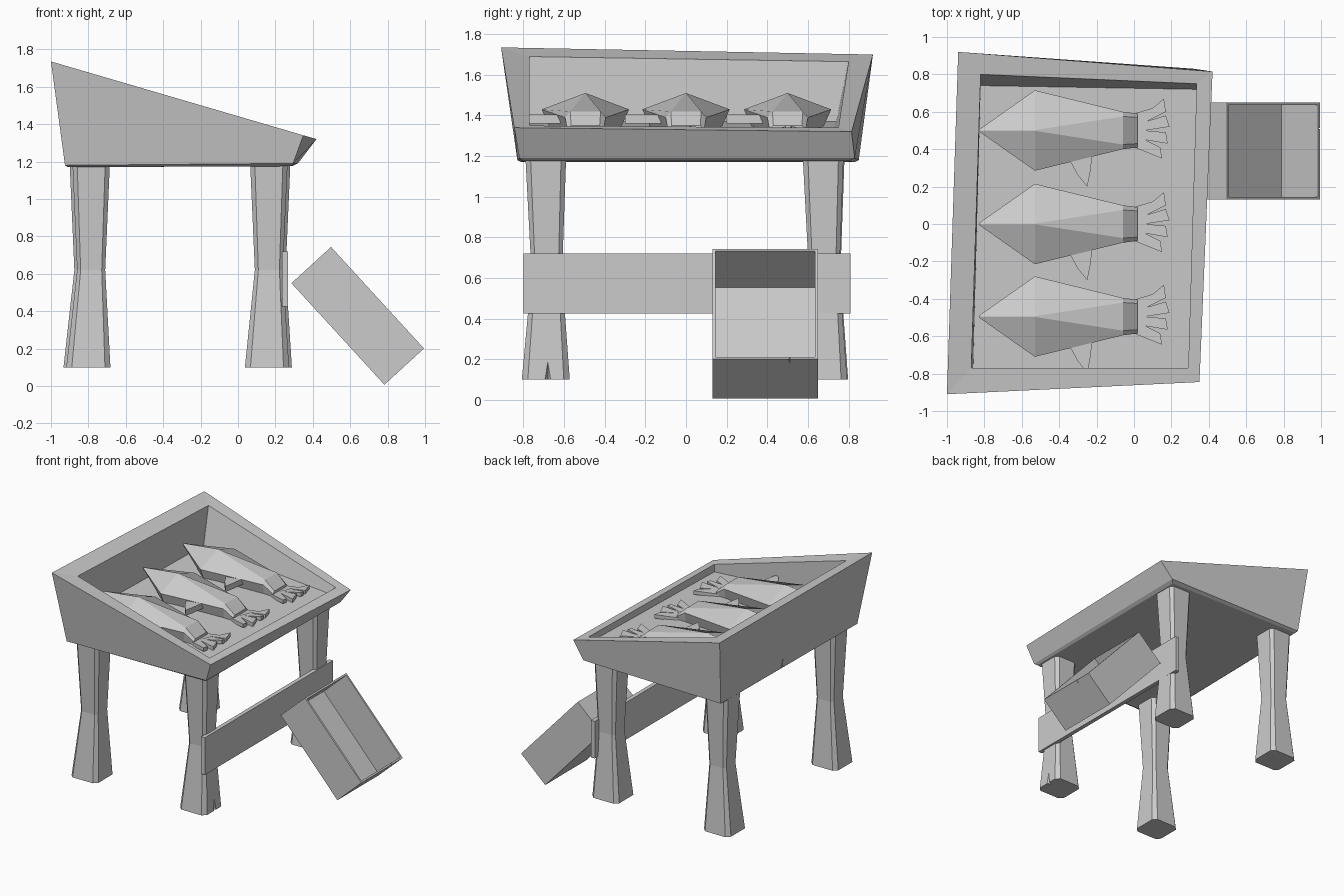
import bpy, bmesh, math
from mathutils import Matrix, Vector

if "Cube" in bpy.data.objects:
    bpy.data.objects.remove(bpy.data.objects["Cube"])


def add_loft(bm, rings):
    """Skin a stack of equal-length point rings and cap both ends."""
    vr = [[bm.verts.new(p) for p in r] for r in rings]
    n = len(vr[0])
    for a, b in zip(vr, vr[1:]):
        for i in range(n):
            j = (i + 1) % n
            bm.faces.new((a[i], a[j], b[j], b[i]))
    bm.faces.new(vr[0][::-1])
    bm.faces.new(vr[-1])


def finish(bm, name):
    bmesh.ops.remove_doubles(bm, verts=bm.verts, dist=0.0005)
    bmesh.ops.recalc_face_normals(bm, faces=bm.faces)
    me = bpy.data.meshes.new(name)
    bm.to_mesh(me)
    bm.free()
    ob = bpy.data.objects.new(name, me)
    bpy.context.collection.objects.link(ob)
    return ob


def loft(name, rings):
    bm = bmesh.new()
    add_loft(bm, rings)
    return finish(bm, name)


def nick(ob, loc, size):
    """Cut a small diamond-shaped crack out of a part."""
    bm = bmesh.new()
    bmesh.ops.create_cone(bm, segments=4, radius1=1, radius2=0, depth=2, cap_ends=True)
    bmesh.ops.scale(bm, vec=size, verts=bm.verts)
    bmesh.ops.translate(bm, vec=loc, verts=bm.verts)
    cutter = finish(bm, "crack_cutter")
    cutter.hide_render = True
    cutter.hide_set(True)
    mod = ob.modifiers.new("crack", 'BOOLEAN')
    mod.operation = 'DIFFERENCE'
    mod.object = cutter


# Slanted, slightly crooked display tray: underside, walls, rim, sunken floor
tray = loft("display_tray", [
    [(-0.91, -0.81, 1.17), (0.28, -0.80, 1.175), (0.29, 0.80, 1.175), (-0.89, 0.83, 1.17)],
    [(-0.925, -0.83, 1.18), (0.295, -0.82, 1.19), (0.32, 0.83, 1.19), (-0.90, 0.85, 1.18)],
    [(-1.0, -0.91, 1.735), (0.35, -0.845, 1.34), (0.42, 0.815, 1.32), (-0.94, 0.92, 1.70)],
    [(-0.87, -0.77, 1.69), (0.29, -0.77, 1.35), (0.335, 0.75, 1.34), (-0.82, 0.80, 1.665)],
    [(-0.86, -0.77, 1.37), (0.29, -0.77, 1.29), (0.335, 0.72, 1.29), (-0.82, 0.74, 1.37)],
])
nick(tray, (0.42, 0.72, 1.29), (0.04, 0.012, 0.03))
nick(tray, (-0.92, 0.1, 1.2), (0.03, 0.02, 0.06))


# Legs: chamfered square section, waisted in the middle
def leg_ring(cx, cy, z, half):
    c = half * 0.75
    pts = [(half, -c), (half, c), (c, half), (-c, half),
           (-half, c), (-half, -c), (-c, -half), (c, -half)]
    return [(cx + x, cy + y, z) for x, y in pts]


legs = {
    "front_left_leg": (-0.785, -0.69),
    "back_left_leg": (-0.80, 0.68),
    "front_right_leg": (0.165, -0.69),
    "back_right_leg": (0.18, 0.675),
}
for name, (x, y) in legs.items():
    dx = -0.015 if x < 0 else -0.01
    ob = loft(name, [leg_ring(x + dx, y, 0.10, 0.118),
                     leg_ring(x, y + 0.005, 0.62, 0.075),
                     leg_ring(x, y, 1.19, 0.1)])
    if name == "front_right_leg":
        nick(ob, (x + 0.11, -0.68, 0.15), (0.03, 0.018, 0.075))

# Thin board across the right-hand legs
loft("cross_board", [[(x, -0.80, 0.425), (x, 0.81, 0.425), (x, 0.81, 0.72), (x, -0.80, 0.72)]
                     for x in (0.235, 0.268)])

# Open crate leaning against the board
bm = bmesh.new()
bmesh.ops.create_cube(bm, size=1)
bmesh.ops.scale(bm, vec=(0.736, 0.52, 0.287), verts=bm.verts)
top = max(bm.faces, key=lambda f: f.calc_center_median().z)
bmesh.ops.inset_region(bm, faces=[top], thickness=0.02)
ext = bmesh.ops.extrude_discrete_faces(bm, faces=[top])
bmesh.ops.translate(bm, vec=(0, 0, -0.267), verts=ext['faces'][0].verts)
bmesh.ops.transform(bm, verts=bm.verts, matrix=Matrix.Translation((0.64, 0.39, 0.375))
                    @ Matrix.Rotation(math.radians(47.5), 4, 'Y'))
crate = finish(bm, "leaning_crate")
nick(crate, (0.99, 0.51, 0.19), (0.03, 0.01, 0.035))


# Fish: six-sided body, ragged tail fan and one side fin
def section(x, top, side, low):
    (a, za), (b, zb), (c, zc) = top, side, low
    return [(x, a, za), (x, b, zb), (x, c, zc), (x, -c, zc), (x, -b, zb), (x, -a, za)]


def fish(name, cy):
    bm = bmesh.new()
    add_loft(bm, [
        section(-0.83, (0.003, 1.475), (0.004, 1.47), (0.003, 1.465)),
        section(-0.53, (0.002, 1.51), (0.215, 1.43), (0.17, 1.33)),
        section(-0.06, (0.075, 1.42), (0.10, 1.39), (0.09, 1.30)),
        section(0.02, (0.07, 1.35), (0.09, 1.335), (0.08, 1.29)),
    ])
    tail = [(0.0, -0.09), (0.15, -0.15), (0.14, -0.09), (0.06, -0.05), (0.18, -0.07),
            (0.17, -0.01), (0.06, 0.0), (0.19, 0.02), (0.17, 0.08), (0.07, 0.05),
            (0.17, 0.10), (0.16, 0.17), (0.10, 0.12), (0.0, 0.09)]
    add_loft(bm, [[(x, y, 1.315 + h + 0.1 * x * (i % 2)) for i, (x, y) in enumerate(tail)]
                  for h in (-0.015, 0.015)])
    fin = [(-0.36, -0.13), (-0.30, -0.24), (-0.25, -0.30), (-0.235, -0.23), (-0.22, -0.11)]
    add_loft(bm, [[(x, y, 1.385 + h) for x, y in fin] for h in (-0.025, 0.02)])
    bmesh.ops.translate(bm, vec=(0, cy, 0), verts=bm.verts)
    finish(bm, name)


for name, cy in (("front_fish", -0.495), ("middle_fish", 0.0), ("back_fish", 0.5)):
    fish(name, cy)
